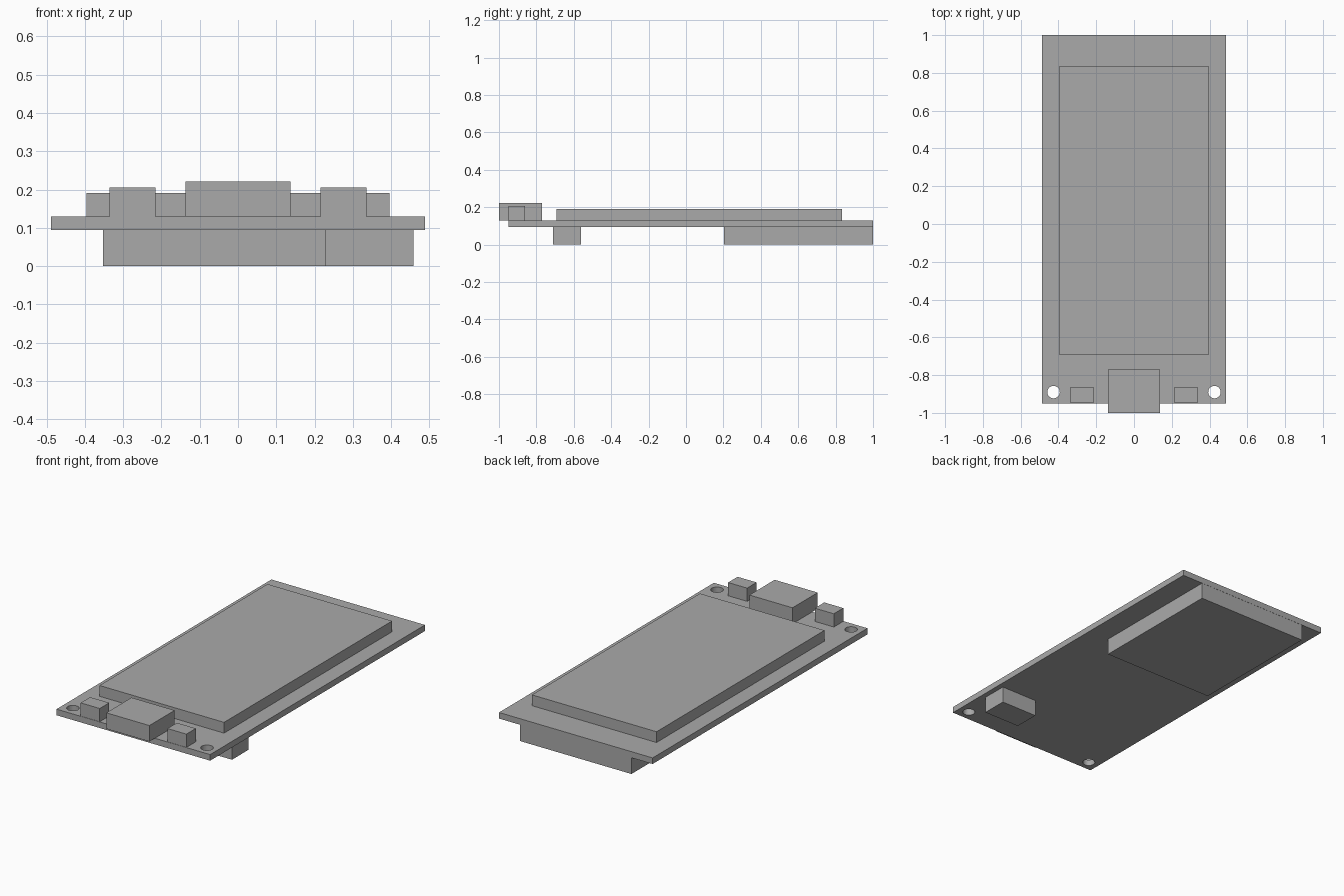
import bpy
import bmesh

cube = bpy.data.objects.get("Cube")
if cube:
    bpy.data.objects.remove(cube, do_unlink=True)

grey = bpy.data.materials.new("plain_grey")
grey.use_nodes = True
colour = (0.4, 0.4, 0.4, 1)
grey.diffuse_color = colour
grey.node_tree.nodes["Principled BSDF"].inputs["Base Color"].default_value = colour


def box(name, x, y, z):
    """Box spanning the given (low, high) ranges."""
    bm = bmesh.new()
    bmesh.ops.create_cube(bm, size=1)
    for v in bm.verts:
        v.co = [r[0] if c < 0 else r[1] for c, r in zip(v.co, (x, y, z))]
    mesh = bpy.data.meshes.new(name)
    bm.to_mesh(mesh)
    bm.free()
    mesh.materials.append(grey)
    obj = bpy.data.objects.new(name, mesh)
    bpy.context.collection.objects.link(obj)
    return obj


# Levels of the circuit board
BOTTOM, TOP = 0.094, 0.129

# Board with two mounting holes at the front corners
board = box("circuit_board", (-0.488, 0.488), (-0.95, 1.0), (BOTTOM, TOP))
for side, label in ((-1, "right"), (1, "left")):
    bpy.ops.mesh.primitive_cylinder_add(vertices=32, radius=0.033, depth=0.2,
                                        location=(side * 0.426, -0.89, 0.11))
    cutter = bpy.context.object
    cutter.name = label + "_hole_cutter"
    cutter.data.materials.append(grey)
    cutter.hide_render = True
    cutter.hide_set(True)
    hole = board.modifiers.new(label + "_hole", 'BOOLEAN')
    hole.operation = 'DIFFERENCE'
    hole.solver = 'EXACT'
    hole.object = cutter

    # Push button beside the port
    x = sorted((side * 0.215, side * 0.336))
    box(label + "_button", x, (-0.948, -0.862), (TOP, 0.205))

# Bake the holes and drop the cutters
depsgraph = bpy.context.evaluated_depsgraph_get()
drilled = bpy.data.meshes.new_from_object(board.evaluated_get(depsgraph))
board.modifiers.clear()
board.data = drilled
for label in ("right", "left"):
    bpy.data.objects.remove(bpy.data.objects[label + "_hole_cutter"], do_unlink=True)

# Parts on the upper side
box("screen", (-0.396, 0.396), (-0.692, 0.833), (TOP, 0.191))
box("port", (-0.137, 0.137), (-1.0, -0.771), (TOP, 0.221))

# Parts on the underside
box("rear_module", (-0.353, 0.355), (0.203, 0.999), (0, BOTTOM))
box("small_connector", (0.229, 0.459), (-0.71, -0.562), (0, BOTTOM))
